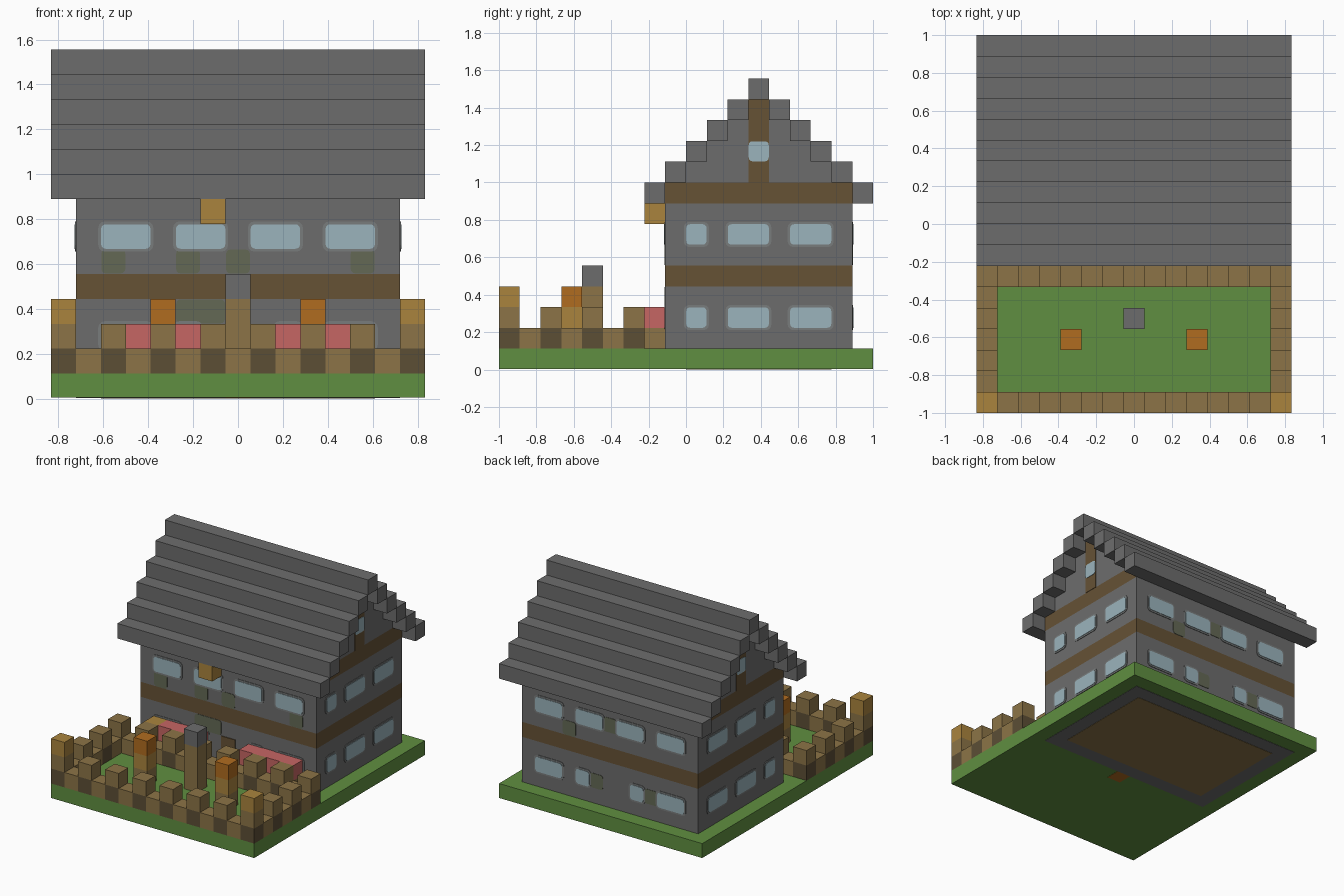
import bpy, bmesh
from mathutils import Matrix, Vector

if "Cube" in bpy.data.objects:
    bpy.data.objects.remove(bpy.data.objects["Cube"], do_unlink=True)

U = 1 / 9                                # one block
ORIGIN = Vector((-7.5 * U, -1, 0))


def material(name, r, g, b):
    m = bpy.data.materials.new(name)
    m.use_nodes = True
    m.diffuse_color = (r, g, b, 1)
    m.node_tree.nodes["Principled BSDF"].inputs["Base Color"].default_value = (r, g, b, 1)
    return m


STONE = material("grey stone", .152, .152, .152)
FRAME = material("pale stone", .19, .2, .2)
MOSS = material("mossy stone", .127, .141, .091)
TIMBER = material("dark timber", .133, .084, .036)
WOOD = material("light wood", .262, .175, .063)
BARK = material("shaded wood", .107, .077, .036)
GOLD = material("golden straw", .402, .231, .048)
ORANGE = material("orange", .434, .15, .014)
RED = material("flower red", .565, .133, .127)
GLASS = material("pale glass", .328, .456, .503)
GRASS = material("grass", .117, .275, .052)


def add_box(bm, lo, hi):
    lo, hi = Vector(lo), Vector(hi)
    mat = Matrix.Translation((lo + hi) / 2) @ Matrix.Diagonal((*(hi - lo), 1))
    return bmesh.ops.create_cube(bm, size=1, matrix=mat)["verts"]


def finish(name, bm, mat):
    mesh = bpy.data.meshes.new(name)
    bm.to_mesh(mesh)
    bm.free()
    mesh.materials.append(mat)
    obj = bpy.data.objects.new(name, mesh)
    bpy.context.collection.objects.link(obj)
    return obj


def blocks(name, mat, cells):
    """Boxes given as (x, y, z, width, depth, height) in blocks."""
    bm = bmesh.new()
    for x, y, z, *size in cells:
        w, d, h = size or (1, 1, 1)
        lo = ORIGIN + Vector((x, y, z)) * U
        add_box(bm, lo, lo + Vector((w, d, h)) * U)
    return finish(name, bm, mat)


def plates(name, mat, axis, planes, spots, thick, margin, radius):
    """Thin rounded plates on walls facing axis; spots are (along, z, length)."""
    bm = bmesh.new()
    for plane, out in planes:
        for a, z, length in spots:
            along = 1 - axis
            lo, hi = Vector((0, 0, z * U - margin)), Vector((0, 0, (z + 1) * U + margin))
            lo[along] = ORIGIN[along] + a * U - margin
            hi[along] = ORIGIN[along] + (a + length) * U + margin
            wall = ORIGIN[axis] + plane * U
            lo[axis], hi[axis] = sorted((wall - out * .002, wall + out * thick))
            verts = add_box(bm, lo, hi)
            if radius:
                edges = {e for v in verts for e in v.link_edges
                         if abs((e.verts[0].co - e.verts[1].co)[axis]) > .001}
                bmesh.ops.bevel(bm, geom=list(edges), offset=radius, segments=3,
                                profile=.5, affect='EDGES')
    return finish(name, bm, mat)


# Ground with the house footprint showing underneath
THIN = .002 / U
blocks("ground", GRASS, [(0, 0, 2 * THIN, 15, 18, 1 - 2 * THIN)])
blocks("foundation", STONE, [(1, 8, THIN, 13, 9, .5)])
blocks("floor", WOOD, [(2, 9, 0, 11, 7, .4)])
blocks("door_step", ORANGE, [(7, 7, THIN, 1, 1, .5)])

# House walls, timber bands and stepped gable
blocks("walls", STONE, [(1, 8, 1, 13, 9, 3), (1, 8, 5, 13, 9, 3)])
blocks("timber_bands", TIMBER, [(1, 8, 4, 13, 9, 1), (1, 8, 8, 13, 9, 1)])
blocks("gable", STONE, [(1, 9 + n, 9 + n, 13, 7 - 2 * n, 1) for n in range(4)])
blocks("roof", STONE, [(0, y, 8 + n, 15, 1, 1) for n in range(6) for y in {7 + n, 17 - n}])

# Gable posts and windows
ENDS = [(1, -1), (14, 1)]
FRONT, BACK = [(8, -1)], [(17, 1)]
plates("gable_posts", TIMBER, 0, ENDS, [(12, z, 1) for z in (9, 10, 11, 12)], .003, 0, 0)
plates("gable_windows", GLASS, 0, ENDS, [(12, 10, 1)], .006, -.002, .02)

# Windows on every wall
side = [(a, z, n) for z in (2, 6) for a, n in ((9, 1), (11, 2), (14, 2))]
upper = [(a, 6, 2) for a in (2, 5, 8, 11)]
lower = [(2, 2, 2), (5, 2, 1), (9, 2, 1), (11, 2, 2)]
for label, axis, planes, spots in (("side", 0, ENDS, side),
                                   ("front", 1, FRONT, upper + lower),
                                   ("back", 1, BACK, upper + lower)):
    plates(label + "_window_frames", FRAME, axis, planes, spots, .004, .012, .03)
    plates(label + "_window_glass", GLASS, axis, planes, spots, .007, -.001, .02)

# Mossy patches and door
plates("front_moss", MOSS, 1, FRONT, [(2, 5, 1), (5, 5, 1), (7, 5, 1), (12, 5, 1), (5, 3, 2)],
       .003, -.002, .02)
plates("back_moss", MOSS, 1, BACK, [(4, 2, 1), (8, 2, 1), (7, 6, 1), (10, 5, 1)], .003, -.002, .02)
plates("door", TIMBER, 1, FRONT, [(7, 1, 1), (7, 2, 1)], .006, 0, 0)

# Fence: a low ring with a raised post on every second block
ring = [(x, y, 1) for x in range(15) for y in range(7) if x in (0, 14) or y in (0, 6)]
posts = [c for c in ring if c[0] % 2 == 0 and c[1] % 2 == 0]
blocks("fence_rails", WOOD, [c for c in ring if c not in posts])
blocks("fence_post_bases", BARK, posts)
blocks("fence_posts", WOOD, [(x, y, 2) for x, y, z in posts])
blocks("corner_caps", GOLD, [(x, 0, 3) for x in (0, 14)])

# Flower bed along the front wall
blocks("planters", WOOD, [(2, 7, 1, 4, 1, 1), (9, 7, 1, 4, 1, 1)])
blocks("red_flowers", RED, [(3, 7, 2, 3, 1, 1), (9, 7, 2, 4, 1, 1)])
blocks("yellow_flower", GOLD, [(2, 7, 2)])

# Garden posts and wall lantern
blocks("centre_post", WOOD, [(7, 4, 1, 1, 1, 3)])
blocks("centre_post_cap", STONE, [(7, 4, 4)])
blocks("straw_stands", GOLD, [(x, 3, 2) for x in (4, 10)])
blocks("stand_bases", WOOD, [(x, 3, 1) for x in (4, 10)])
blocks("orange_gourds", ORANGE, [(x, 3, 3) for x in (4, 10)])
blocks("lantern", GOLD, [(6, 7, 7)])
